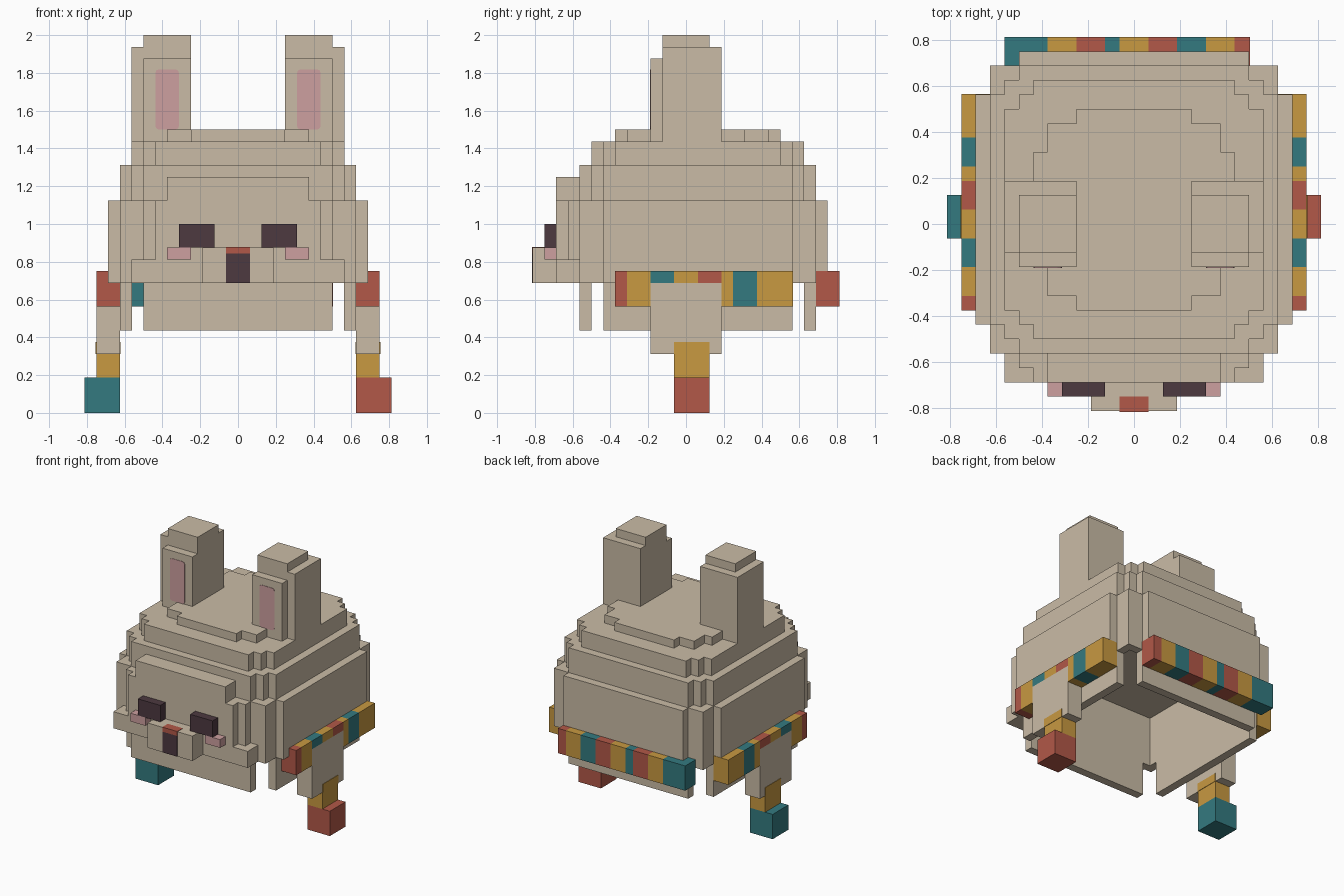
import bpy
import bmesh
from mathutils import Vector

UNIT = 1 / 16    # the whole model sits on a block grid
SKIN = 0.05      # how far painted plates stand proud, in blocks

default_cube = bpy.data.objects.get("Cube")
if default_cube:
    bpy.data.objects.remove(default_cube, do_unlink=True)


def make_material(name, red, green, blue):
    material = bpy.data.materials.new(name)
    material.use_nodes = True
    colour = (red, green, blue, 1)
    material.diffuse_color = colour
    shader = material.node_tree.nodes["Principled BSDF"]
    shader.inputs["Base Color"].default_value = colour
    shader.inputs["Roughness"].default_value = 0.9
    return material


beige = make_material("beige wool", .59, .5, .38)
teal = make_material("teal wool", .034, .195, .216)
orange = make_material("orange wool", .578, .319, .053)
red = make_material("red wool", .445, .098, .065)
dark = make_material("dark brown", .074, .041, .051)
pink = make_material("soft pink", .61, .35, .35)


def add_box(mesh, x_range, y_range, z_range, corner=0):
    """Add one block; a corner size chamfers the edges that run along y."""
    ranges = (x_range, y_range, z_range)
    centre = Vector([sum(r) / 2 * UNIT for r in ranges])
    size = Vector([abs(r[1] - r[0]) * UNIT for r in ranges])
    verts = bmesh.ops.create_cube(mesh, size=1)["verts"]
    for vert in verts:
        vert.co = vert.co * size + centre
    if corner:
        edges = {e for v in verts for e in v.link_edges
                 if abs(e.verts[0].co.y - e.verts[1].co.y) > size.y / 2}
        bmesh.ops.bevel(mesh, geom=list(edges), offset=corner * UNIT,
                        segments=2, profile=0.5, affect='EDGES')


def make_part(name, material, boxes, corner=0):
    mesh = bmesh.new()
    for box in boxes:
        add_box(mesh, *box, corner)
    bmesh.ops.recalc_face_normals(mesh, faces=mesh.faces)
    data = bpy.data.meshes.new(name)
    mesh.to_mesh(data)
    mesh.free()
    data.materials.append(material)
    part = bpy.data.objects.new(name, data)
    bpy.context.collection.objects.link(part)
    return part


def wide(half):
    return (-half, half)


def make_pair(name, material, boxes, corner=0):
    """Make a left part and its mirror image on the right."""
    make_part("left_" + name, material, boxes, corner)
    mirrored = [((-x[1], -x[0]), y, z) for x, y, z in boxes]
    make_part("right_" + name, material, mirrored, corner)


def make_tier(name, half, front, back, z_range):
    """A slab with corners stepped in three one-block stages."""
    make_part(name, beige, [(wide(half - i), (front - i, back + i), z_range)
                            for i in range(3)])


# Crown of the hat
make_tier("lower_crown", 10, -7, 9, (18, 21))
make_tier("upper_crown", 9, -6, 8, (21, 23))
top = (23, 24)
make_part("top_cap", beige, [(wide(7), (-2, 5), top),
                             (wide(6), (-5, 7), top),
                             (wide(4), (-6, 8), top)])

# Hollow band around the head, closed by a ceiling
band = (11, 18)
ceiling = (17, 18)
make_part("ceiling", beige, [(wide(10), (-9, 11), ceiling)])
make_part("front_wall", beige, [(wide(10), (-9, -8), band),
                                (wide(8), (-10, -9), band)])
make_part("back_wall", beige, [(wide(10), (10, 11), band),
                               (wide(8), (11, 12), band)])
make_pair("side_wall", beige, [((9, 10), (-9, 11), band),
                               ((10, 11), (-7, 9), band)])

# Thin skirt with open corners
skirt = (7, 11)
make_part("front_skirt", beige, [(wide(8), (-9, -8), skirt)])
make_part("back_skirt", beige, [(wide(8), (10, 11), skirt)])
make_pair("side_skirt", beige, [((9, 10), (-7, 9), skirt)])

# Face
face_depth = (-11, -9)
make_part("face", beige, [(wide(9), face_depth, (11, 13)),
                          (wide(7), face_depth, (11, 18)),
                          (wide(6), face_depth, (11, 20))])
make_part("snout", beige, [(wide(3), (-13, -11), (11, 14))])
make_part("nose", red, [(wide(1), (-13 - SKIN, -12), (13.5, 14 + SKIN))])
make_part("mouth", dark, [(wide(1), (-13 - SKIN, -12), (11, 13.5))])
make_pair("eye", dark, [((2, 5), (-12, -11), (14, 16))])
make_pair("cheek", pink, [((4, 6), (-12, -11), (13, 14))])

# Ears
make_pair("ear", beige, [((4, 9), (-2, 3), (23, 31)),
                         ((4, 8), (-2, 2), (31, 32)),
                         ((4, 8), (-3, -2), (23, 30))])
make_pair("inner_ear", pink, [((5, 7), (-3 - SKIN, -3 + SKIN), (24, 29.1))],
          corner=0.3)

# Striped trim: each stripe is a colour and the block where it ends
side_stripes = [(red, -5), (orange, -3), (teal, -1), (orange, 1),
                (red, 3), (orange, 4), (teal, 6), (orange, 9 + SKIN)]
start = -6
for number, (colour, end) in enumerate(side_stripes):
    over_flap = start >= -3 and end <= 3
    height = (11 if over_flap else 9, 12)
    make_pair(f"side_stripe_{number}", colour,
              [((10, 12), (start, end), height)])
    start = end

back_stripes = [(teal, -6), (orange, -4), (red, -2), (teal, -1), (orange, 1),
                (red, 3), (teal, 5), (orange, 7), (red, 8 + SKIN)]
start = -9
for number, (colour, end) in enumerate(back_stripes):
    make_part(f"back_stripe_{number}", colour,
              [((start, end), (11, 13), (9, 12))])
    start = end

# Ear flaps with ties and hanging pompoms
make_pair("ear_flap", beige, [((10, 12), (-3, 3), (5, 11))])
make_pair("tie", orange, [((10, 12), (-1, 2), (3, 5)),
                          ((10 - SKIN, 12 + SKIN), (-1, 2), (5, 6))])
make_part("left_pompom", red, [((10, 13), (-1, 2), (0, 3))])
make_part("right_pompom", teal, [((-13, -10), (-1, 2), (0, 3))])
